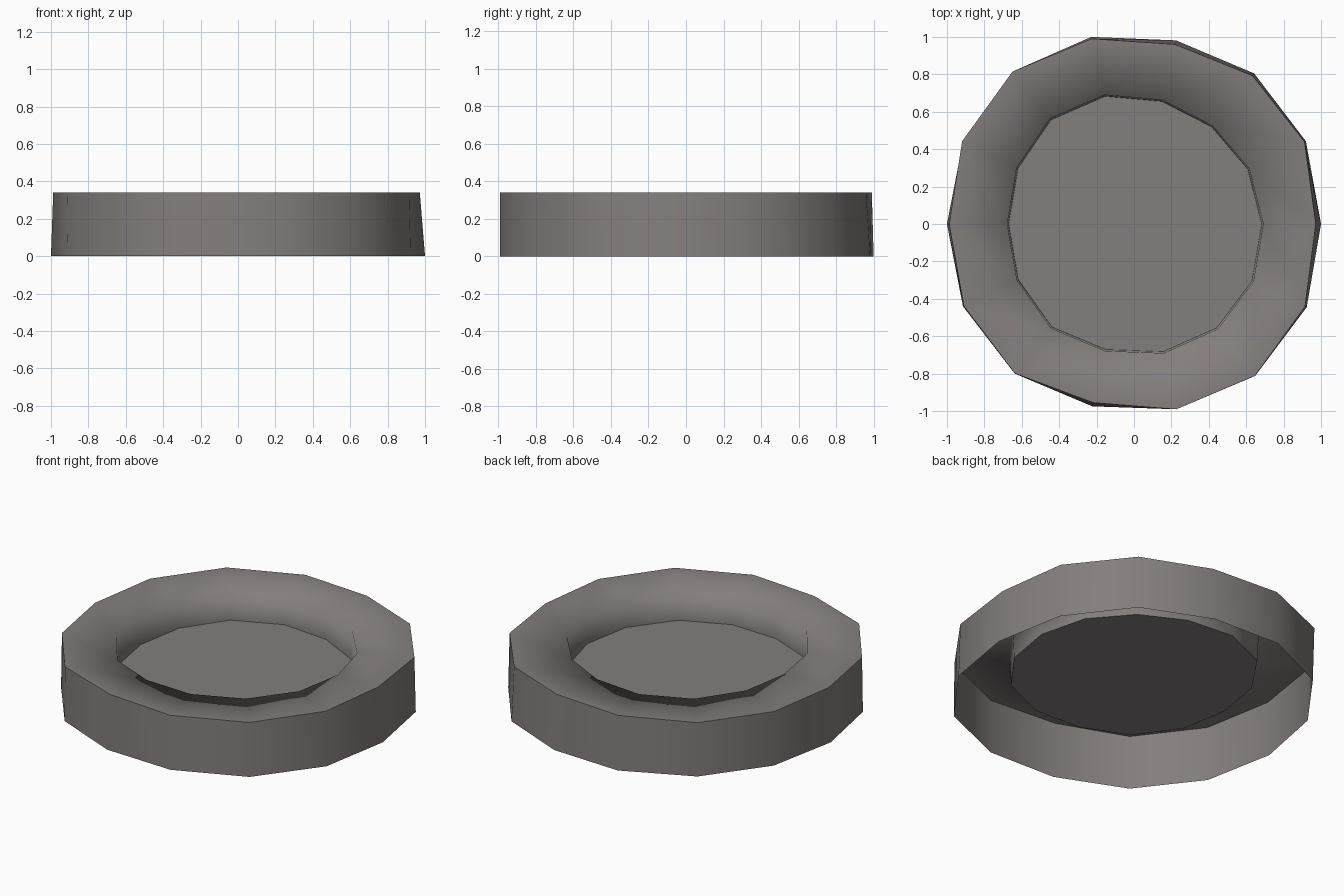
import bpy
import bmesh
import math

if "Cube" in bpy.data.objects:
    bpy.data.objects.remove(bpy.data.objects["Cube"])

SIDES = 14
TOP_Z, FLOOR_Z = 0.34, 0.165

grey = bpy.data.materials.new("warm_grey")
grey.diffuse_color = (0.23, 0.21, 0.205, 1.0)
grey.use_nodes = True
grey.node_tree.nodes["Principled BSDF"].inputs["Base Color"].default_value = grey.diffuse_color

# Slightly uneven radii, one per corner, anticlockwise from +x
OUTER_BOTTOM = [1.0, 1.02, 1.03, 1.007, 1.026, 1.033, 1.015,
                1.0, 1.015, 1.023, 1.0, 1.016, 1.039, 1.025]
OUTER_TOP = [0.972, 1.012, 1.015, 0.985, 1.016, 1.042, 1.02,
             0.988, 1.01, 1.022, 0.98, 1.016, 1.038, 1.015]
INNER = [0.683, 0.675, 0.665, 0.672, 0.70, 0.712, 0.688,
         0.67, 0.686, 0.704, 0.688, 0.70, 0.71, 0.70]
INNER_TOP = [r * 1.012 for r in INNER]


def ring(bm, radii, z):
    """One closed loop of corners at height z."""
    step = 2 * math.pi / SIDES
    return [bm.verts.new((r * math.cos(i * step), r * math.sin(i * step), z))
            for i, r in enumerate(radii)]


def bridge(bm, a, b):
    """Quads between two loops."""
    for i in range(SIDES):
        j = (i + 1) % SIDES
        bm.faces.new((a[i], a[j], b[j], b[i]))


def finish(bm, name):
    for f in bm.faces:
        f.smooth = True
    mesh = bpy.data.meshes.new(name)
    bm.to_mesh(mesh)
    bm.free()
    mesh.materials.append(grey)
    obj = bpy.data.objects.new(name, mesh)
    bpy.context.collection.objects.link(obj)
    return obj


# Rim: outer wall, flat top and rounded-looking inner wall, open underneath
bm = bmesh.new()
loops = [ring(bm, OUTER_BOTTOM, 0), ring(bm, OUTER_TOP, TOP_Z),
         ring(bm, INNER_TOP, TOP_Z), ring(bm, INNER, FLOOR_Z)]
for lower, upper in zip(loops, loops[1:]):
    bridge(bm, lower, upper)
# Hard edge round the outside of the top only
outer = set(loops[1])
for e in bm.edges:
    if e.verts[0] in outer and e.verts[1] in outer:
        e.smooth = False
finish(bm, "rim")

# Sunken floor disc
bm = bmesh.new()
bm.faces.new(ring(bm, INNER, FLOOR_Z))
finish(bm, "floor")
